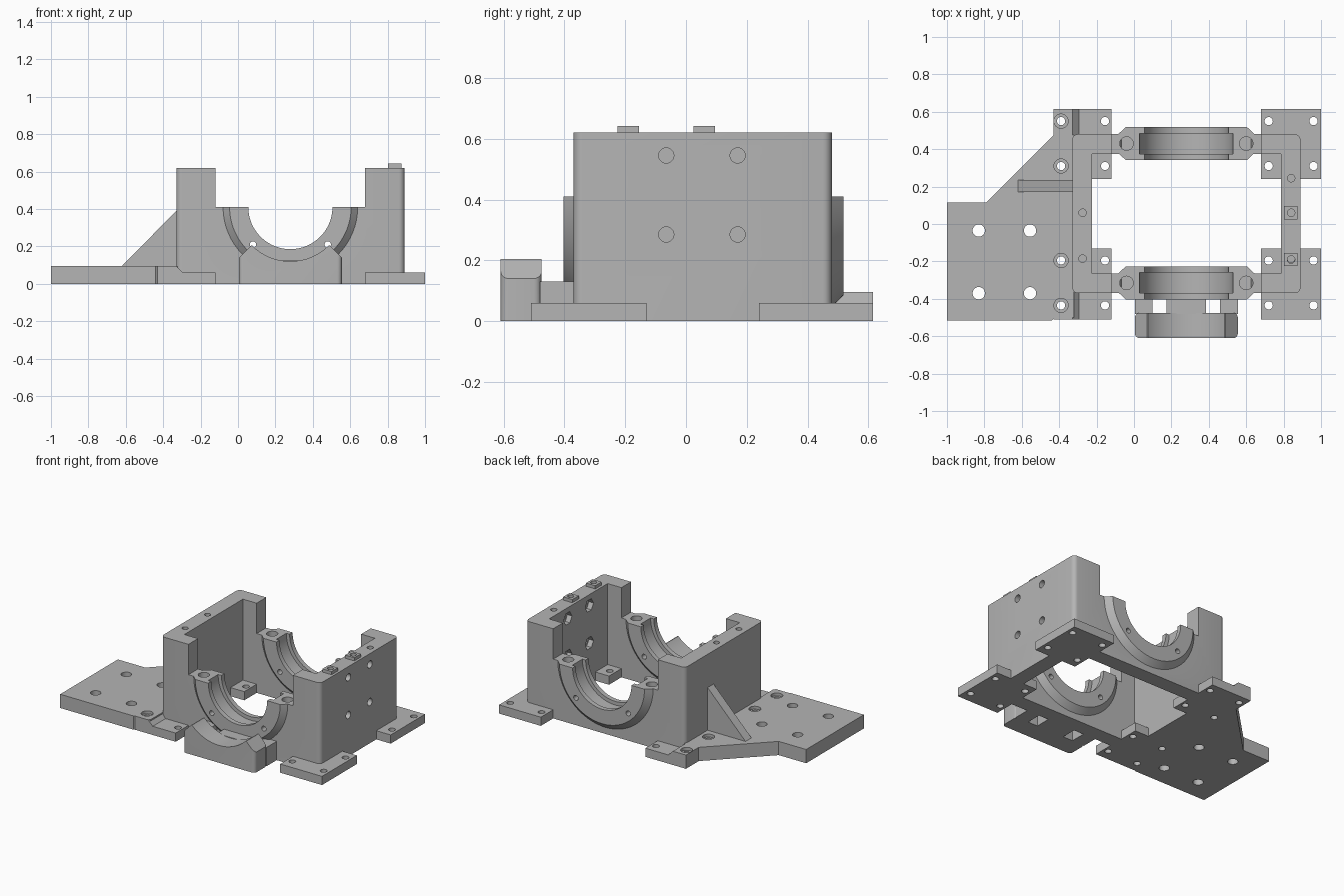
import bpy, bmesh, math
from mathutils import Matrix, Vector

if "Cube" in bpy.data.objects:
    bpy.data.objects.remove(bpy.data.objects["Cube"], do_unlink=True)

grey = bpy.data.materials.new("machined_grey")
grey.use_nodes = True
COLOUR = (0.46, 0.46, 0.46, 1)
grey.diffuse_color = COLOUR
grey.node_tree.nodes["Principled BSDF"].inputs["Base Color"].default_value = COLOUR

CX, CZ = 0.28, 0.41            # bearing axis
BEARINGS = (-0.315, 0.43)      # y of each bearing


def finish(bm, name):
    bmesh.ops.recalc_face_normals(bm, faces=bm.faces)
    mesh = bpy.data.meshes.new(name)
    bm.to_mesh(mesh)
    bm.free()
    mesh.materials.append(grey)
    ob = bpy.data.objects.new(name, mesh)
    bpy.context.collection.objects.link(ob)
    return ob


def prism(name, pts, lo, hi, axis="z", bevel=0, front_only=False):
    """Extrude a 2D outline along z or y, rounding its upright edges."""
    bm = bmesh.new()
    place = (lambda a, b, t: (a, b, t)) if axis == "z" else (lambda a, b, t: (a, t, b))
    bottom, top = ([bm.verts.new(place(a, b, t)) for a, b in pts] for t in (lo, hi))
    n = len(pts)
    bm.faces.new(bottom)
    bm.faces.new(top)
    for i in range(n):
        j = (i + 1) % n
        bm.faces.new((bottom[i], bottom[j], top[j], top[i]))
    if bevel:
        edges = []
        for e in bm.edges:
            p, q = (v.co for v in e.verts)
            upright = abs((q - p).normalized().z) > 0.99
            if upright and (not front_only or p.y < lo + 0.001):
                edges.append(e)
        bmesh.ops.bevel(bm, geom=edges, offset=bevel, segments=5,
                        profile=0.5, affect="EDGES")
    return finish(bm, name)


def box(name, x0, x1, y0, y1, z0, z1, bevel=0):
    return prism(name, [(x0, y0), (x1, y0), (x1, y1), (x0, y1)], z0, z1, bevel=bevel)


def rod(centre, r, length, axis="Z", sides=32):
    """Cylinder used as a cutter."""
    bm = bmesh.new()
    turn = {"Z": Matrix(), "Y": Matrix.Rotation(math.pi / 2, 4, "X"),
            "X": Matrix.Rotation(math.pi / 2, 4, "Y")}[axis]
    bmesh.ops.create_cone(bm, cap_ends=True, segments=sides, radius1=r, radius2=r,
                          depth=length, matrix=Matrix.Translation(Vector(centre)) @ turn)
    return finish(bm, "cutter")


def cut(ob, cutters):
    bpy.context.view_layer.objects.active = ob
    for c in cutters:
        c.hide_render = True
        m = ob.modifiers.new("cut", "BOOLEAN")
        m.operation, m.solver, m.object = "DIFFERENCE", "EXACT", c
        bpy.ops.object.modifier_apply(modifier=m.name)
        bpy.data.objects.remove(c, do_unlink=True)
    return ob


# Open box housing with lowered ends, bearing bore and screw holes
housing = box("housing", -0.33, 0.89, -0.37, 0.48, 0, 0.62, bevel=0.03)
cutters = [box("cutter", -0.225, 0.785, -0.265, 0.375, -0.1, 0.8),
           box("cutter", -0.12, 0.68, -0.6, 0.7, CZ, 0.8),
           rod((CX, 0, CZ), 0.36, 2, "Y", 64)]
for y in (-0.065, 0.17):
    for z in (0.285, 0.545):
        cutters += [rod((0.84, y, z), 0.025, 0.3, "X"),
                    rod((0.785, y, z), 0.045, 0.07, "X", 6)]
for x, y in ((-0.275, 0.06), (-0.275, -0.185), (0.84, 0.245), (0.84, 0.06), (0.84, -0.185)):
    cutters.append(rod((x, y, 0.62), 0.02, 0.2))
cut(housing, cutters)

# Square bosses on the tall wall
for i, y in enumerate((-0.19, 0.06)):
    boss = box(f"top_boss_{i + 1}", 0.803, 0.873, y - 0.035, y + 0.035, 0.61, 0.642)
    cut(boss, [rod((0.84, y, 0.64), 0.02, 0.2)])


# Half-round bearing saddles with chamfered rims and an inner groove
def saddle(name, y):
    half = [(0.25, 0.055), (0.225, 0.055), (0.225, 0.0875), (0.325, 0.0875), (0.37, 0.045)]
    profile = half + [(r, -d) for r, d in reversed(half)]
    bm = bmesh.new()
    steps, rings = 48, []
    for i in range(steps + 1):
        a = math.pi * (1 + i / steps)
        rings.append([bm.verts.new((CX + r * math.cos(a), y + d, CZ + r * math.sin(a)))
                      for r, d in profile])
    n = len(profile)
    for p, q in zip(rings, rings[1:]):
        for i in range(n):
            j = (i + 1) % n
            bm.faces.new((p[i], p[j], q[j], q[i]))
    bm.faces.new(rings[0])
    bm.faces.new(rings[-1])
    ob = finish(bm, name)
    tools = []
    for s in (-1, 1):
        tools.append(rod((CX + s * 0.32, y, CZ), 0.036, 0.2))
        tools.append(rod((CX + s * 0.2, y, CZ - 0.2), 0.017, 0.4, "Y"))
    return cut(ob, tools)


saddle("front_saddle", BEARINGS[0])
saddle("back_saddle", BEARINGS[1])

# Mounting feet; those beside the base plate step up to its height
ROWS = {"front": (-0.51, -0.13, (-0.435, -0.195)), "back": (0.24, 0.615, (0.31, 0.55))}
for row, (y0, y1, holes) in ROWS.items():
    foot = box(f"{row}_left_foot", 0.68, 1.0, y0, y1, 0, 0.06)
    cut(foot, [rod((x, y, 0), 0.022, 0.5) for x in (0.72, 0.96) for y in holes])
    step = [(-0.43, 0), (-0.12, 0), (-0.12, 0.06), (-0.295, 0.06), (-0.33, 0.095), (-0.43, 0.095)]
    foot = prism(f"{row}_right_foot", step, y0, y1, "y")
    cut(foot, [rod((x, y, 0), 0.022, 0.5) for x in (-0.39, -0.155) for y in holes]
        + [rod((-0.39, y, 0.095), 0.038, 0.04) for y in holes])
    # Clear the housing wall where the inner foot holes sit beside it

# Base plate with a slanted back edge
plate = prism("base_plate", [(-1, -0.515), (-0.44, -0.515), (-0.42, -0.5), (-0.32, -0.5),
                             (-0.32, 0.475), (-0.43, 0.475), (-0.79, 0.115), (-1, 0.115)], 0, 0.095)
cutters = [rod((x, y, 0), 0.033, 0.5) for x in (-0.83, -0.556) for y in (-0.37, -0.035)]
for y in (-0.435, -0.195, 0.31):
    cutters += [rod((-0.39, y, 0), 0.022, 0.5), rod((-0.39, y, 0.095), 0.038, 0.04)]
cut(plate, cutters)

# Triangular gusset bracing the wall
prism("gusset", [(-0.625, 0.09), (-0.32, 0.09), (-0.32, 0.4)], 0.17, 0.235, "y")

# Cradle block in front of the bearing
cradle = prism("front_cradle", [(0.005, -0.61), (0.555, -0.61), (0.555, -0.475), (0.005, -0.475)],
               0, 0.205, bevel=0.025, front_only=True)
cutters = [rod((CX, -0.55, CZ), 0.29, 0.4, "Y", 64)]
for s in (-1, 1):
    corner = [(CX + s * 0.28, 0.135), (CX + s * 0.205, 0.21), (CX + s * 0.205, 0.3),
              (CX + s * 0.3, 0.3), (CX + s * 0.3, 0.135)]
    cutters.append(prism("cutter", corner, -0.7, -0.4, "y"))
cut(cradle, cutters)

# Ribs joining the cradle to the housing
for name, x0, x1, top in (("right_rib", 0.005, 0.1, 0.13), ("middle_rib", 0.175, 0.385, 0.125),
                          ("left_rib", 0.46, 0.555, 0.13)):
    box(f"cradle_{name}", x0, x1, -0.48, -0.36, 0, top)

# Smooth shading with sharp edges kept
bpy.ops.object.select_all(action="DESELECT")
for ob in bpy.context.collection.objects:
    if ob.type == "MESH":
        ob.select_set(True)
        bpy.context.view_layer.objects.active = ob
bpy.ops.object.shade_smooth_by_angle(angle=math.radians(30))
